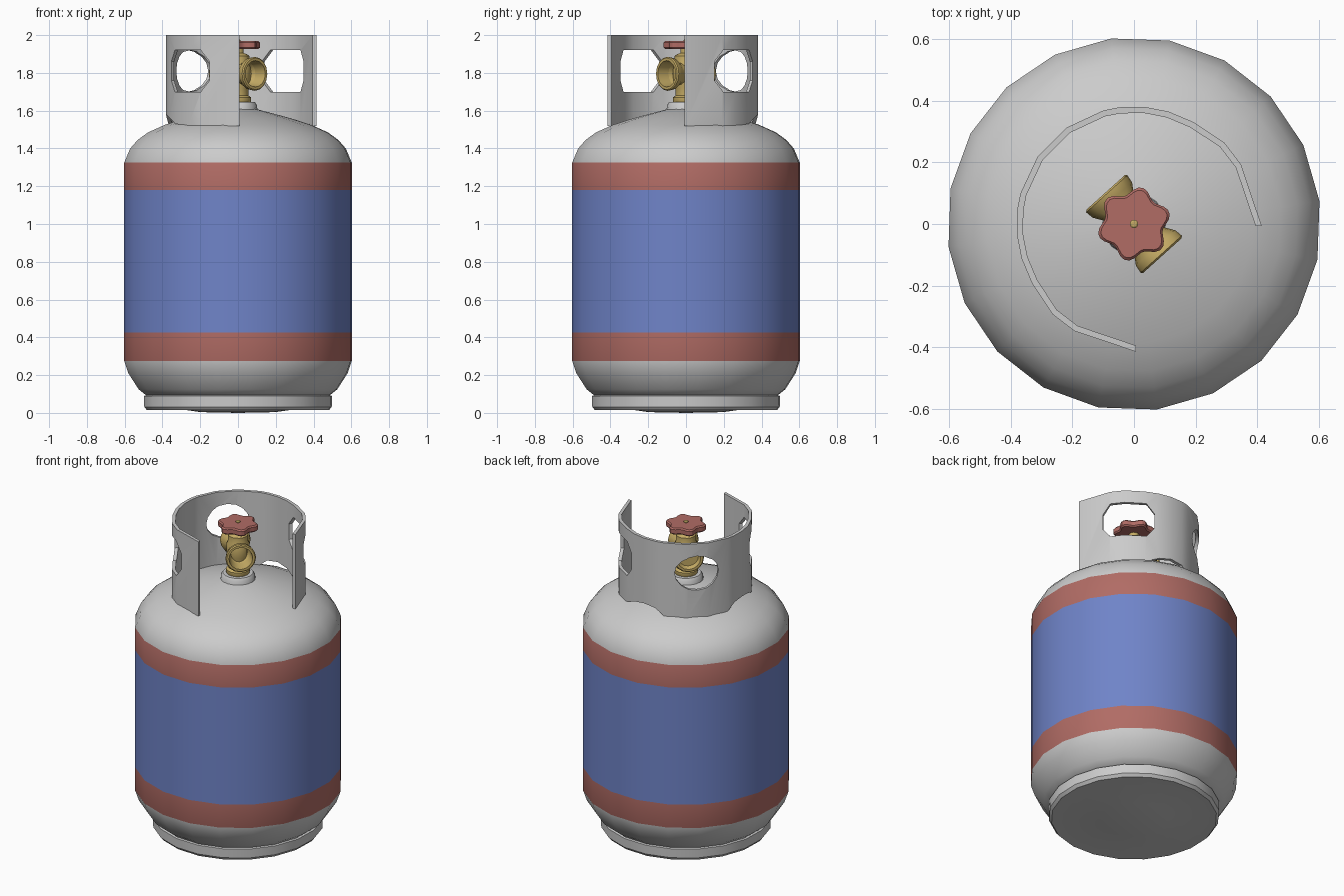
import bpy, bmesh
from math import radians, cos, sin, pi
from mathutils import Matrix

if "Cube" in bpy.data.objects:
    bpy.data.objects.remove(bpy.data.objects["Cube"])


def material(name, rgb):
    m = bpy.data.materials.new(name)
    m.diffuse_color = (*rgb, 1)
    m.use_nodes = True
    m.node_tree.nodes["Principled BSDF"].inputs["Base Color"].default_value = m.diffuse_color
    return m


GREY = material("grey_paint", (0.8, 0.8, 0.8))
RED = material("red_paint", (0.44, 0.15, 0.13))
BLUE = material("blue_paint", (0.16, 0.23, 0.58))
BRASS = material("brass", (0.56, 0.41, 0.13))


def finish(name, bm, mats=(), angle=35):
    bmesh.ops.remove_doubles(bm, verts=bm.verts, dist=1e-5)
    bmesh.ops.recalc_face_normals(bm, faces=bm.faces)
    me = bpy.data.meshes.new(name)
    bm.to_mesh(me)
    bm.free()
    for m in mats:
        me.materials.append(m)
    me.polygons.foreach_set("use_smooth", [True] * len(me.polygons))
    me.set_sharp_from_angle(angle=radians(angle))
    ob = bpy.data.objects.new(name, me)
    bpy.context.collection.objects.link(ob)
    return ob


def lathe(name, profile, n, mats=(), phase=0, matrix=None, slot=None, shape=None, angle=35):
    """Spin an (r, z) profile; shape(a) optionally scales the radius."""
    bm = bmesh.new()
    rings = []
    for r, z in profile:
        ring = []
        for i in range(n):
            a = radians(phase) + 2 * pi * i / n
            k = r * (shape(a) if shape else 1)
            ring.append(bm.verts.new((k * cos(a), k * sin(a), z)))
        rings.append(ring)
    for (lo, hi), (p, q) in zip(zip(rings, rings[1:]), zip(profile, profile[1:])):
        for i in range(n):
            j = (i + 1) % n
            f = bm.faces.new((lo[i], lo[j], hi[j], hi[i]))
            if slot:
                f.material_index = slot((p[1] + q[1]) / 2)
    if matrix:
        bm.transform(matrix)
    return finish(name, bm, mats, angle)


# Tank with painted bands
def band(z):
    if 0.43 < z < 1.17:
        return 2
    return 1 if 0.28 < z < 1.32 else 0


lathe("tank", [(0, 0.05), (0.48, 0.085), (0.53, 0.125), (0.585, 0.21), (0.607, 0.275),
               (0.607, 0.425), (0.607, 1.18), (0.607, 1.325), (0.575, 1.4), (0.535, 1.445),
               (0.48, 1.485), (0.39, 1.525), (0.28, 1.56), (0.1, 1.608), (0, 1.61)],
      20, (GREY, RED, BLUE), phase=7, slot=band, angle=40)

# Foot ring with slightly bulged base plate
lathe("foot_ring", [(0, 0), (0.2, 0.004), (0.27, 0.014), (0.485, 0.014), (0.5, 0.032),
                    (0.502, 0.09), (0.47, 0.1)], 20, phase=7, angle=25)

# Guard collar: bent strip, open toward the front right, with scalloped lower edge
# half profile: (degrees from the middle, outer radius, bottom z)
HALF = [(10, 0.382, 1.515), (30, 0.382, 1.53), (38, 0.382, 1.57), (50, 0.382, 1.58),
        (62, 0.382, 1.565), (75, 0.383, 1.53), (93, 0.395, 1.52), (106, 0.398, 1.52),
        (136, 0.415, 1.52)]
bm = bmesh.new()
cols = []
for d, r, zb in [(-d, r, z) for d, r, z in reversed(HALF)] + HALF:
    a = radians(135 + d)
    cols.append([bm.verts.new((q * cos(a), q * sin(a), z))
                 for q, z in ((r, zb), (r, 2.0), (r - 0.02, 2.0), (r - 0.02, zb))])
for c, e in zip(cols, cols[1:]):
    for i in range(4):
        j = (i + 1) % 4
        bm.faces.new((c[i], c[j], e[j], e[i]))
bm.faces.new(cols[0])
bm.faces.new(cols[-1][::-1])
collar = finish("guard_collar", bm, angle=30)


# Hand holes in the collar
def hole(ang, pts):
    bm = bmesh.new()
    rings = [[bm.verts.new((r, t, 1.81 + z)) for t, z in pts] for r in (0.25, 0.55)]
    bm.faces.new(rings[0])
    bm.faces.new(rings[1])
    for i in range(len(pts)):
        j = (i + 1) % len(pts)
        bm.faces.new((rings[0][i], rings[0][j], rings[1][j], rings[1][i]))
    bm.transform(Matrix.Rotation(radians(ang), 4, 'Z'))
    cutter = finish("hole_cutter", bm)
    cutter.hide_render = True
    mod = collar.modifiers.new("hole", 'BOOLEAN')
    mod.operation = 'DIFFERENCE'
    mod.solver = 'EXACT'
    mod.object = cutter
    return cutter


octagon = [(0.15, 0.05), (0.105, 0.11), (-0.105, 0.11), (-0.15, 0.05),
           (-0.15, -0.05), (-0.105, -0.11), (0.105, -0.11), (0.15, -0.05)]
oval = [(0.13 * cos(i * pi / 8), 0.11 * sin(i * pi / 8)) for i in range(16)]
cutters = [hole(45, octagon), hole(135, oval), hole(225, octagon)]
bpy.context.view_layer.update()
dg = bpy.context.evaluated_depsgraph_get()
cut_mesh = bpy.data.meshes.new_from_object(collar.evaluated_get(dg))
collar.modifiers.clear()
collar.data = cut_mesh
cut_mesh.set_sharp_from_angle(angle=radians(30))
for c in cutters:
    bpy.data.objects.remove(c)

# Valve seat, body and stem
lathe("valve_seat", [(0, 1.59), (0.105, 1.59), (0.1, 1.63), (0.09, 1.645), (0, 1.645)], 16)
lathe("valve_body", [(0, 1.64), (0.065, 1.64), (0.07, 1.65), (0.07, 1.67), (0.055, 1.68),
                     (0.055, 1.72), (0.068, 1.76), (0.068, 1.83), (0.06, 1.85), (0.06, 1.89),
                     (0.045, 1.9), (0.03, 1.905), (0.03, 1.94), (0, 1.94)], 16, (BRASS,))
lathe("stem_tip", [(0.014, 1.94), (0.014, 1.974), (0.008, 1.978), (0, 1.978)], 10, (BRASS,))

# Flared outlets on both sides, the front one with a recessed bore
for name, ang, bore in (("front_outlet", -48, 0.05), ("back_outlet", 132, 0.11)):
    m = (Matrix.Translation((0, 0, 1.795)) @ Matrix.Rotation(radians(ang), 4, 'Z')
         @ Matrix.Rotation(pi / 2, 4, 'Y'))
    lathe(name, [(0, 0), (0.05, 0), (0.05, 0.05), (0.086, 0.105), (0.09, 0.132), (0.084, 0.138),
                 (0.07, 0.138), (0.06, bore), (0, bore)], 16, (BRASS,), matrix=m)

# Six-lobed hand wheel
lathe("hand_wheel", [(0, 1.926), (0.1, 1.926), (0.108, 1.934), (0.108, 1.96),
                     (0.1, 1.968), (0, 1.968)], 48, (RED,), angle=30,
      shape=lambda a: 1 + 0.12 * cos(6 * (a - radians(18))))
